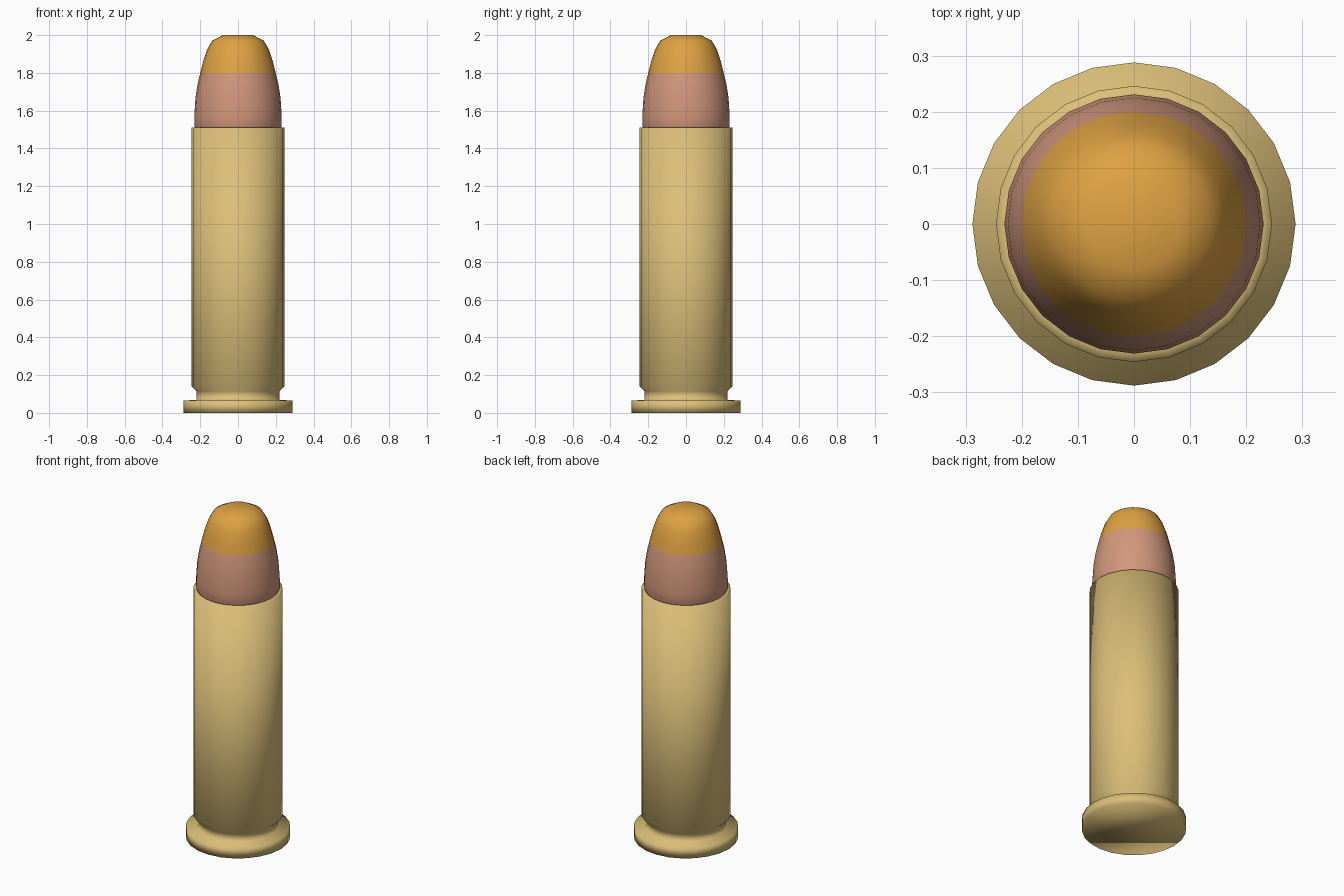
import bpy
import bmesh
from math import cos, sin, tau

SIDES = 24

cube = bpy.data.objects.get("Cube")
if cube:
    bpy.data.objects.remove(cube, do_unlink=True)


def make_material(name, colour):
    mat = bpy.data.materials.new(name)
    mat.use_nodes = True
    mat.diffuse_color = colour
    mat.node_tree.nodes["Principled BSDF"].inputs["Base Color"].default_value = colour
    return mat


def lathe(name, profile, materials):
    """Turn a (radius, height) profile around z and cap both ends."""
    bm = bmesh.new()
    rings = [[bm.verts.new((r * cos(tau * i / SIDES), r * sin(tau * i / SIDES), z))
              for i in range(SIDES)] for r, z in profile]
    for low, high in zip(rings, rings[1:]):
        for i in range(SIDES):
            j = (i + 1) % SIDES
            bm.faces.new((low[i], low[j], high[j], high[i]))
    bm.faces.new(rings[0][::-1])
    bm.faces.new(rings[-1])
    for face in bm.faces:
        face.smooth = True
    mesh = bpy.data.meshes.new(name)
    bm.to_mesh(mesh)
    bm.free()
    for mat in materials:
        mesh.materials.append(mat)
    obj = bpy.data.objects.new(name, mesh)
    bpy.context.collection.objects.link(obj)
    return obj


brass = make_material("brass", (0.71, 0.52, 0.19, 1))
copper = make_material("copper", (0.64, 0.31, 0.20, 1))
gold = make_material("gold", (0.73, 0.36, 0.055, 1))

# Rimmed case with an extractor groove above the base
lathe("case", [(0.288, 0), (0.288, 0.066), (0.22, 0.068), (0.22, 0.115),
               (0.246, 0.14), (0.246, 1.51), (0.225, 1.51)], [brass])

# Rounded slug with a flat nose
slug = lathe("slug", [(0.22, 1.49), (0.231, 1.52), (0.231, 1.58), (0.225, 1.67),
                      (0.214, 1.74), (0.20, 1.80), (0.182, 1.87), (0.163, 1.925),
                      (0.137, 1.97), (0.08, 2.0)], [copper, gold])

# Gold tip above the copper band
for face in slug.data.polygons:
    face.material_index = int(face.center.z > 1.8)
